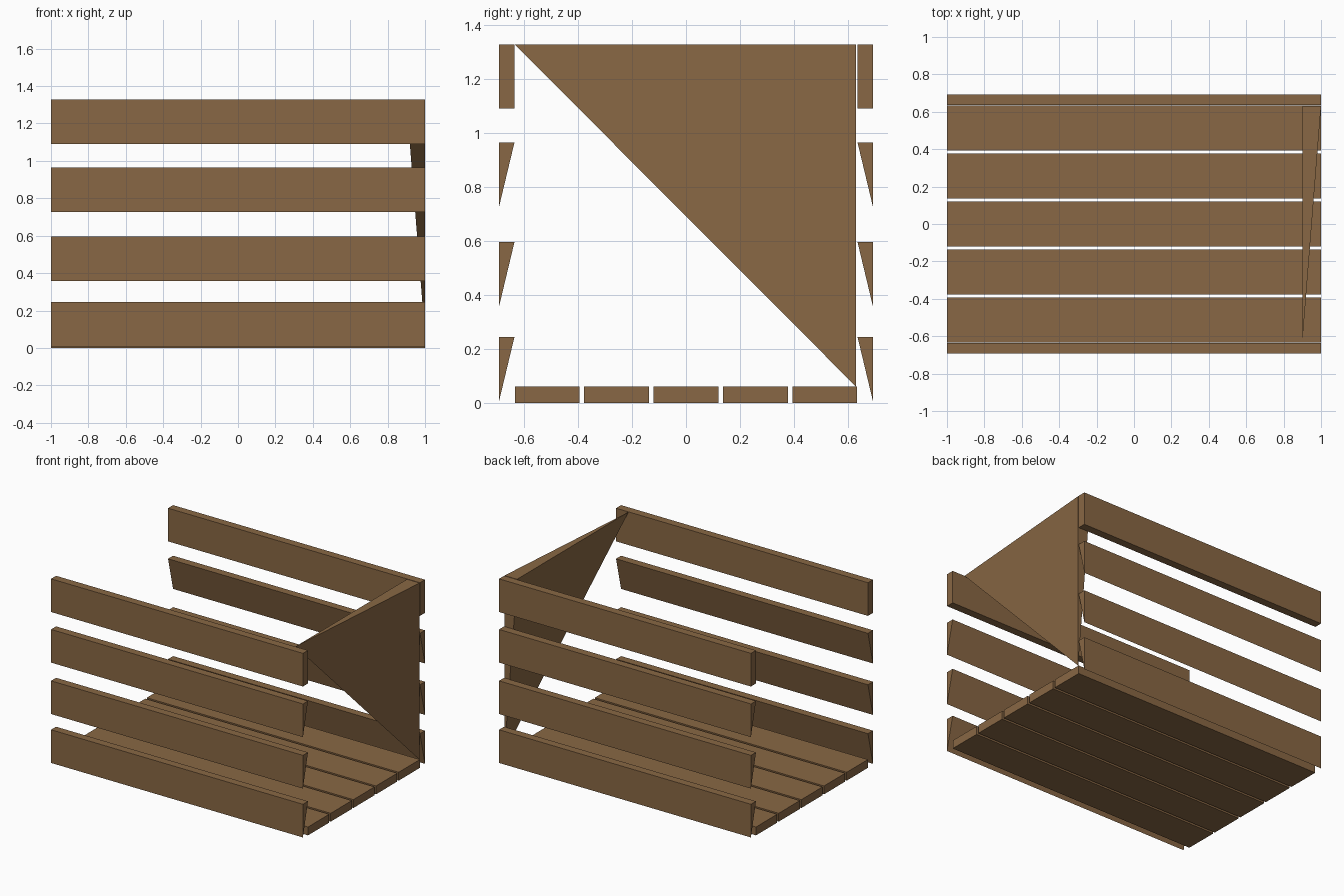
import bpy
import bmesh

cube = bpy.data.objects.get("Cube")
if cube:
    bpy.data.objects.remove(cube, do_unlink=True)

wood = bpy.data.materials.new("brown_wood")
colour = (0.25, 0.137, 0.058, 1)
wood.diffuse_color = colour
wood.use_nodes = True
wood.node_tree.nodes["Principled BSDF"].inputs["Base Color"].default_value = colour


def hull(name, points):
    """Make a solid from the corners of a convex part."""
    bm = bmesh.new()
    for p in points:
        bm.verts.new(p)
    bmesh.ops.convex_hull(bm, input=bm.verts[:])
    bmesh.ops.dissolve_limit(bm, angle_limit=0.01, verts=bm.verts[:], edges=bm.edges[:])
    bmesh.ops.recalc_face_normals(bm, faces=bm.faces[:])
    mesh = bpy.data.meshes.new(name)
    bm.to_mesh(mesh)
    bm.free()
    mesh.materials.append(wood)
    bpy.context.collection.objects.link(bpy.data.objects.new(name, mesh))


def board(name, profile):
    """Run a (y, z) cross-section along the full length of the crate."""
    hull(name, [(x, y, z) for x in (-1, 1) for y, z in profile])


IN, OUT, TOP, FLOOR, WIDTH = 0.635, 0.692, 1.328, 0.06, 0.238

# Floor boards
for i in range(5):
    y = (i - 2) * 0.257
    a, b = y - WIDTH / 2 - 0.001, y + WIDTH / 2 + 0.001
    board(f"floor_board_{i + 1}", [(a, 0), (b, 0), (b, FLOOR), (a, FLOOR)])

# Side slats: a square top rail above three wedge-shaped slats
for side, s in (("front", -1), ("back", 1)):
    low = TOP - WIDTH
    board(f"{side}_top_rail", [(s * IN, low), (s * OUT, low), (s * OUT, TOP), (s * IN, TOP)])
    for i, top in enumerate((0.245, 0.596, 0.965)):
        board(f"{side}_slat_{i + 1}", [(s * IN, top), (s * OUT, top), (s * OUT, top - WIDTH)])

# Tapering triangular end panel
hull("end_panel", [(0.9, 0.63, TOP), (1, 0.63, TOP), (0.9, -IN, TOP), (1, 0.63, FLOOR)])
